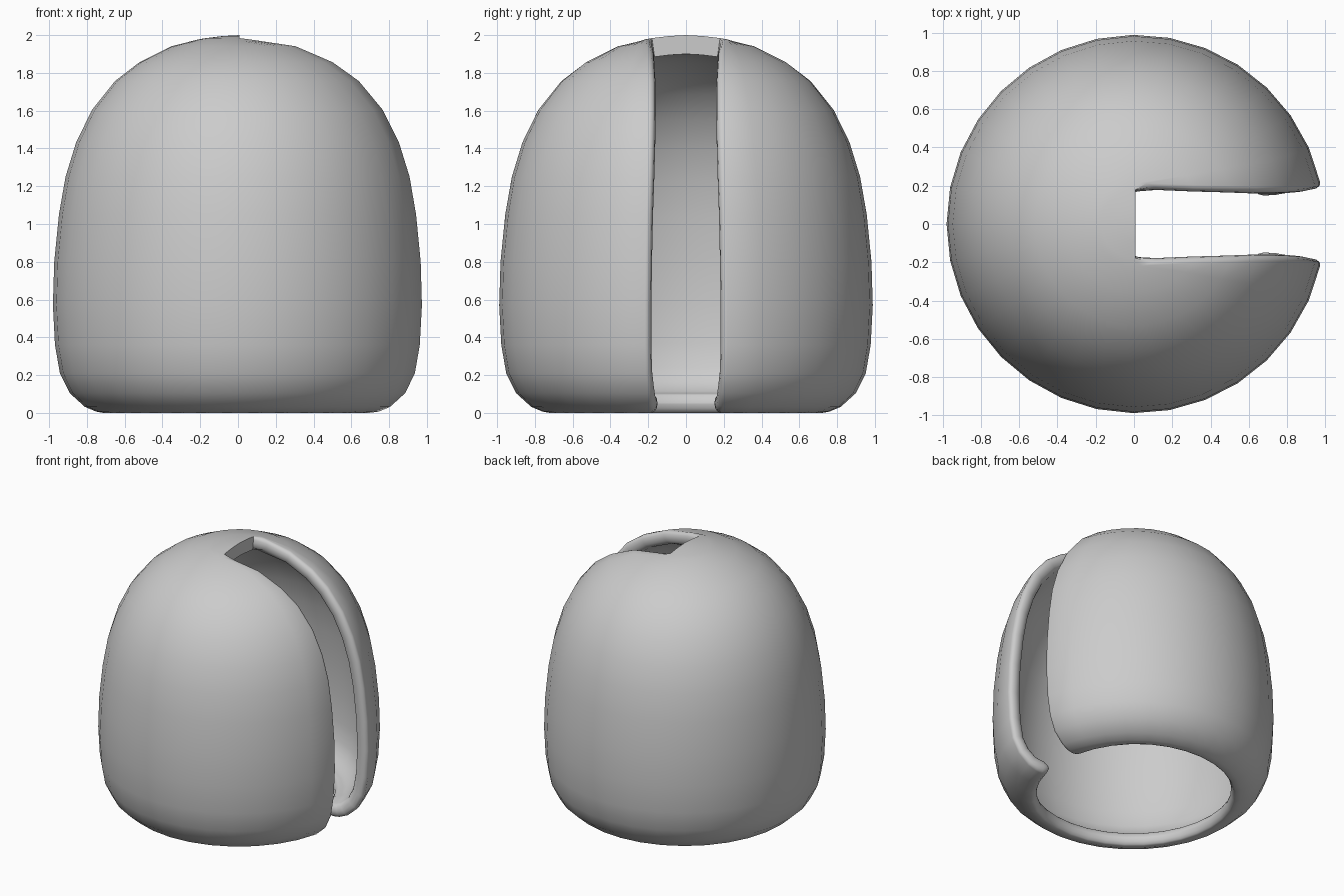
import bpy, bmesh, math
from mathutils import Vector

if "Cube" in bpy.data.objects:
    bpy.data.objects.remove(bpy.data.objects["Cube"])

THICK = 0.1
AROUND = 30          # columns around the dome
EDGE = 6             # columns over each rolled slot edge
SHIFT = 0.009        # centres the slotted shape on x

# Outer profile: radius, height, slot half width at mid wall, wall fullness
profile = [
    (0.0, 2.0, .18, 1), (0.09, 1.995, .18, 1), (0.18, 1.984, .18, 1), (0.22, 1.977, .178, 1),
    (0.36, 1.941, .17, 1), (0.53, 1.857, .165, 1), (0.66, 1.757, .16, 1),
    (0.782, 1.604, .16, 1), (0.866, 1.432, .163, 1), (0.922, 1.25, .168, 1),
    (0.957, 1.05, .175, 1), (0.982, 0.80, .18, 1), (0.989, 0.57, .183, 1),
    (0.978, 0.36, .183, 1), (0.952, 0.21, .18, 1), (0.90, 0.105, .17, 1),
    (0.82, 0.032, .16, 1), (0.76, 0.007, .152, 1), (0.71, 0.0, .15, 1),
    (0.682, 0.0, .15, .87), (0.662, 0.0, .155, .5), (0.655, 0.0, .16, 0.05),
]


def inward(i):
    """Direction from the outer profile into the wall."""
    if i == 0:
        return Vector((0, -1))
    a = Vector(profile[i - 1][:2])
    b = Vector(profile[min(i + 1, len(profile) - 1)][:2])
    t = (b - a).normalized()
    return Vector((t.y, -t.x))


def ring(i):
    """Closed loop: outer skin, rolled edge, inner skin, rolled edge."""
    r, z, w, full = profile[i]
    n = inward(i)
    lip = max(0, i - 17) / (len(profile) - 18)      # 0 on the dome, 1 at the lip

    def point(depth, width, f):
        d = THICK * (0.5 + (depth - 0.5) * full)
        rd, zd = max(0.0, r + n.x * d), z + n.y * d
        a0 = math.asin(min(1, width / rd)) if rd > 1e-6 else math.pi / 2
        a = a0 + (2 * math.pi - 2 * a0) * f
        # the opening is a little wider away from the slot
        rd += 0.035 * min(1, lip * 1.5) * min(1, 4 * min(f, 1 - f) * 2)
        return Vector((rd * math.cos(a) + SHIFT, rd * math.sin(a), zd))

    roll = 0.035
    pts = [point(0, w + roll, k / AROUND) for k in range(AROUND + 1)]
    arc = [(0.5 - 0.5 * math.cos(math.pi * k / EDGE),
            w + roll * (1 - math.sin(math.pi * k / EDGE))) for k in range(1, EDGE)]
    pts += [point(d, wd, 1) for d, wd in arc]
    pts += [point(1, w + roll, 1 - k / AROUND) for k in range(AROUND + 1)]
    pts += [point(d, wd, 0) for d, wd in reversed(arc)]
    return pts


# Slotted dome shell, open underneath
bm = bmesh.new()
rows = [[bm.verts.new(p) for p in ring(i)] for i in range(len(profile))]
count = len(rows[0])
for a, b in zip(rows, rows[1:]):
    for k in range(count):
        j = (k + 1) % count
        bm.faces.new((a[k], a[j], b[j], b[k]))

# Close the lip between its outer and inner skins
last = rows[-1]
outer = last[:AROUND + 1]
inner = last[AROUND + EDGE:2 * AROUND + EDGE + 1][::-1]
for k in range(AROUND):
    bm.faces.new((outer[k], outer[k + 1], inner[k + 1], inner[k]))
bm.faces.new(last[AROUND:AROUND + EDGE + 1])
bm.faces.new(last[2 * AROUND + EDGE:] + [last[0]])

bmesh.ops.remove_doubles(bm, verts=bm.verts, dist=0.0005)
bmesh.ops.recalc_face_normals(bm, faces=bm.faces)
mesh = bpy.data.meshes.new("slotted_dome")
bm.to_mesh(mesh)
bm.free()
dome = bpy.data.objects.new("slotted_dome", mesh)
bpy.context.collection.objects.link(dome)
bpy.context.view_layer.objects.active = dome
dome.select_set(True)
bpy.ops.object.shade_smooth_by_angle(angle=math.radians(50))
